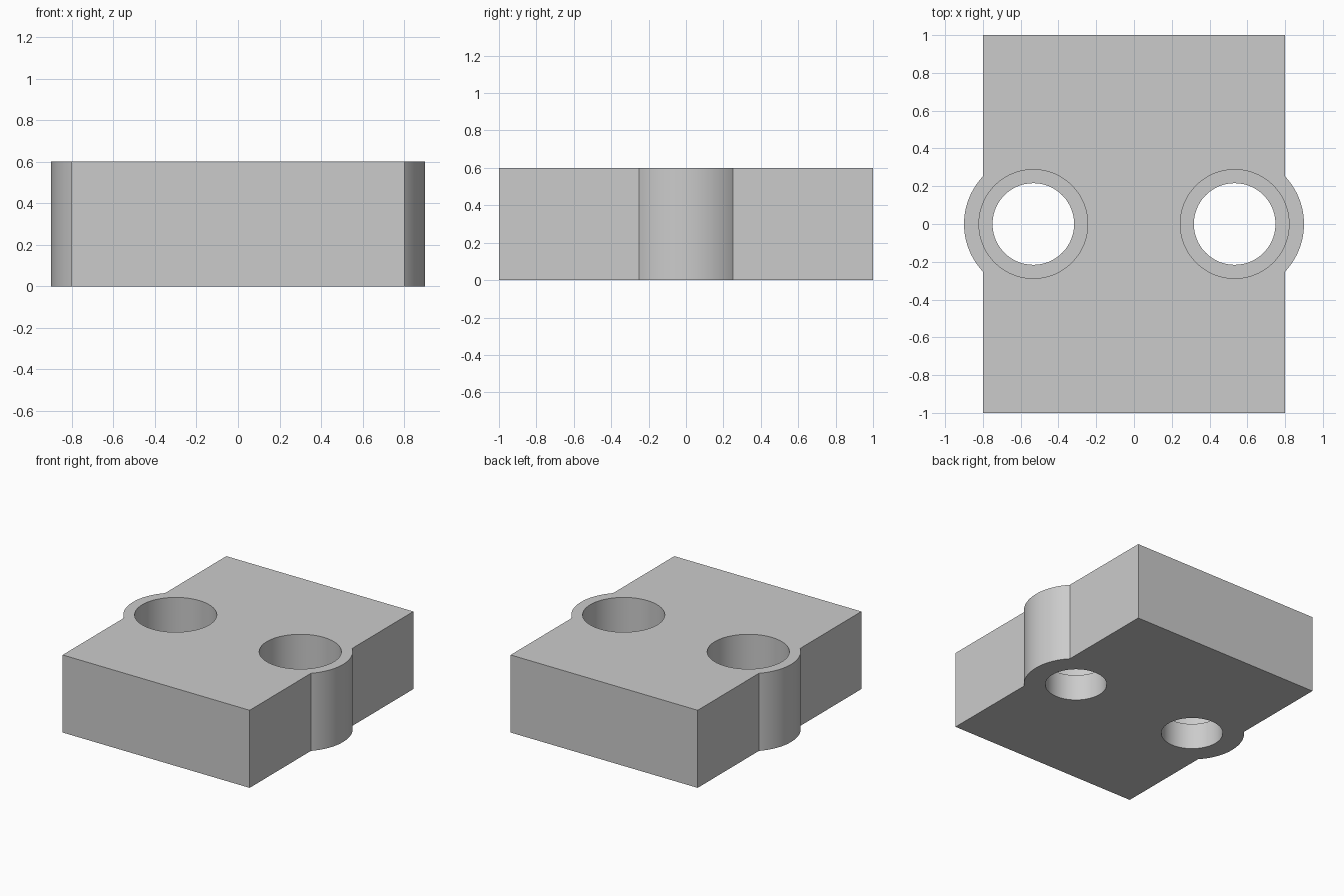
import bpy
import math

default = bpy.data.objects.get("Cube")
if default:
    bpy.data.objects.remove(default, do_unlink=True)

HEIGHT = 0.6
HOLE_X = 0.533
FLOOR_Z = 0.2       # floor of the wide upper bore

grey = bpy.data.materials.new("light grey")
grey.use_nodes = True
colour = (0.6, 0.6, 0.6, 1)
grey.diffuse_color = colour
grey.node_tree.nodes["Principled BSDF"].inputs["Base Color"].default_value = colour


def cylinder(name, x, radius, bottom, top):
    bpy.ops.mesh.primitive_cylinder_add(
        vertices=96, radius=radius, depth=top - bottom,
        location=(x, 0, (bottom + top) / 2))
    obj = bpy.context.object
    obj.name = name
    obj.data.materials.append(grey)
    return obj


def combine(target, tool, operation):
    mod = target.modifiers.new(tool.name, 'BOOLEAN')
    mod.operation = operation
    mod.solver = 'EXACT'
    mod.object = tool
    bpy.context.view_layer.objects.active = target
    bpy.ops.object.modifier_apply(modifier=mod.name)
    bpy.data.objects.remove(tool, do_unlink=True)


# Rectangular block
bpy.ops.mesh.primitive_cube_add(size=1, location=(0, 0, HEIGHT / 2))
block = bpy.context.object
block.name = "block"
block.scale = (1.6, 2, HEIGHT)
bpy.ops.object.transform_apply(location=True, rotation=False, scale=True)
block.data.materials.append(grey)

# Round side bosses with stepped through holes
for side, x in (("right", -HOLE_X), ("left", HOLE_X)):
    combine(block, cylinder(side + "_boss", x, 0.367, 0, HEIGHT), 'UNION')
    combine(block, cylinder(side + "_hole", x, 0.216, -0.1, FLOOR_Z + 0.1), 'DIFFERENCE')
    combine(block, cylinder(side + "_counterbore", x, 0.288, FLOOR_Z, HEIGHT + 0.1), 'DIFFERENCE')

# Smooth round walls, crisp edges
bpy.ops.object.select_all(action='DESELECT')
block.select_set(True)
bpy.context.view_layer.objects.active = block
bpy.ops.object.shade_smooth_by_angle(angle=math.radians(30))
